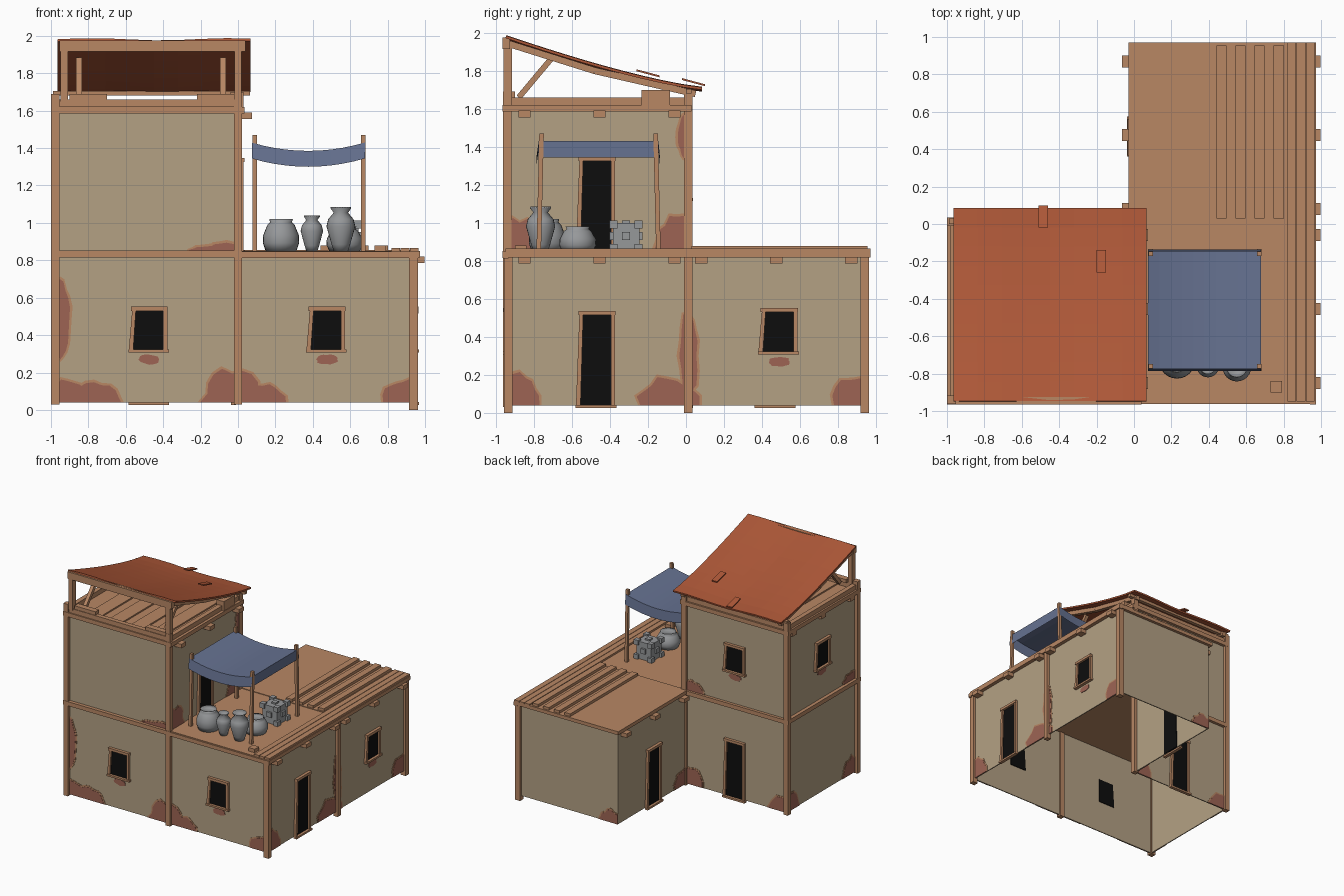
import bpy, bmesh, math, random
from mathutils import Vector

if "Cube" in bpy.data.objects:
    bpy.data.objects.remove(bpy.data.objects["Cube"])

random.seed(4)


def mat(name, code):
    m = bpy.data.materials.new(name)
    srgb = [int(code[i:i + 2], 16) / 255 for i in (0, 2, 4)]
    m.diffuse_color = [((c + .055) / 1.055) ** 2.4 if c > .04 else c / 12.92 for c in srgb] + [1]
    m.use_nodes = True
    m.node_tree.nodes["Principled BSDF"].inputs["Base Color"].default_value = m.diffuse_color
    return m


PLASTER = mat("plaster", "b4a184")
WOOD = mat("wood", "b88764")
BRICK = mat("exposed brick", "9e6454")
BLACK = mat("dark opening", "0d0d0d")
ROOF = mat("roof orange", "ae5838")
CLOTH = mat("awning blue", "667291")
GREY = mat("grey clay", "96989a")


def mesh(name, verts, faces, m, smooth=False):
    me = bpy.data.meshes.new(name)
    me.from_pydata([tuple(v) for v in verts], [], faces)
    bm = bmesh.new()
    bm.from_mesh(me)
    bmesh.ops.recalc_face_normals(bm, faces=bm.faces)
    for f in bm.faces:
        f.smooth = smooth
    bm.to_mesh(me)
    bm.free()
    me.materials.append(m)
    ob = bpy.data.objects.new(name, me)
    bpy.context.collection.objects.link(ob)
    return ob


def extrude(name, low, high, m):
    n = len(low)
    faces = [list(range(n)), list(range(n, 2 * n))]
    faces += [[i, (i + 1) % n, n + (i + 1) % n, n + i] for i in range(n)]
    return mesh(name, low + high, faces, m)


def box(name, x0, x1, y0, y1, z0, z1, m=WOOD):
    ring = [(x0, y0), (x1, y0), (x1, y1), (x0, y1)]
    return extrude(name, [(x, y, z0) for x, y in ring], [(x, y, z1) for x, y in ring], m)


def beam(name, a, b, w, m=WOOD):
    a, b = Vector(a), Vector(b)
    d = (b - a).normalized()
    s = d.cross(Vector((0, 0, 1)) if abs(d.z) < .9 else Vector((1, 0, 0))).normalized() * w / 2
    t = d.cross(s)
    ring = [s + t, s - t, -s - t, -s + t]
    return extrude(name, [a + r for r in ring], [b + r for r in ring], m)


class Wall:
    """Flat wall: u runs to the viewer's right, d points outward."""

    def __init__(self, name, x, y, turn, length, level):
        dx, dy = [(1, 0), (0, 1), (-1, 0), (0, -1)][turn]
        self.n, self.o, self.u, self.out = name, Vector((x, y, 0)), Vector((dx, dy, 0)), Vector((dy, -dx, 0))
        self.L, self.z0, self.z1 = length, (.84 if level else .04), (1.6 if level else .83)
        self.base = .85 if level else .04
        self.rect("wall", 0, length, self.z0, self.z1, -.008, 0, PLASTER)

    def plate(self, part, pts, d0, d1, m):
        P = lambda u, z, d: self.o + self.u * u + self.out * d + Vector((0, 0, z))
        extrude(self.n + "_" + part, [P(u, z, d0) for u, z in pts], [P(u, z, d1) for u, z in pts], m)

    def rect(self, part, u0, u1, z0, z1, d0, d1, m=WOOD):
        self.plate(part, [(u0, z0), (u1, z0), (u1, z1), (u0, z1)], d0, d1, m)

    def opening(self, part, u, z0, z1):
        l, r, s = u - .085, u + .075, .014          # left side leans inward
        self.plate(part + "_opening", [(l, z0), (r, z0), (r, z1), (l + s, z1)], -s, .006, BLACK)
        self.plate(part + "_jamb", [(l - .024, z0), (l, z0), (l + s, z1), (l - .006, z1)], 0, .02, WOOD)
        self.rect(part + "_jamb", r, r + .022, z0, z1, 0, .02)
        self.rect(part + "_lintel", l - .012, r + .024, z1, z1 + .022, 0, .025)
        self.rect(part + "_sill", l - .026, r + .03, z0 - .014, z0 + .002, 0, .028)

    def window(self, u):
        self.opening("window", u, self.base + .28, self.base + .49)
        self.patch(u, self.base + .23, .058, .026, False)

    def door(self, u):
        self.opening("door", u, self.base, self.base + .475)

    def patch(self, u, z, ru, rz, rim=True):
        wob = [1 + random.uniform(-.12, .12) for _ in range(20)]
        for grow, d, m in [(0, .005, BRICK), (.013, .003, WOOD)][:2 if rim else 1]:
            pts = []
            for i, k in enumerate(wob):
                a = math.tau * i / 20
                p = (min(max(u + (ru + grow) * k * math.cos(a), 0), self.L),
                     min(max(z + (rz + grow) * k * math.sin(a), self.z0), self.z1))
                if p not in pts:
                    pts.append(p)
            self.plate("worn_patch", pts, 0, d, m)


# Walls: name, x, y, turn, length, level, windows, doors, worn corner heights (left, right)
L, R, F, B = -.97, .94, -.935, .945
specs = [
    ("front", L, F, 0, 1.91, 0, [.495, 1.445], [], .12, .12),
    ("front_upper", L, F, 0, .97, 1, [], [], 0, .04),
    ("right", R, F, 1, 1.88, 0, [1.425], [.465], .16, .15),
    ("right_upper", 0.01, F, 1, .945, 1, [], [.465], .17, .18),
    ("wing_back", R, B, 2, .95, 0, [], [], 0, .1),
    ("wing_left", -.01, B, 3, .94, 0, [], [.48], 0, .13),
    ("tower_back", 0, .01, 2, .97, 0, [], [.48], .15, .12),
    ("tower_back_upper", 0, .01, 2, .97, 1, [.48], [], .08, 0),
    ("tower_left", L, .01, 3, .945, 0, [], [], .14, .14),
    ("tower_left_upper", L, .01, 3, .945, 1, [.48], [], 0, .07),
]
walls = {}
for *place, wins, doors, left, right in specs:
    w = walls[place[0]] = Wall(*place)
    for u in wins:
        w.window(u)
    for u in doors:
        w.door(u)
    for u, h in ((.06, left), (w.L - .06, right)):
        if h:
            w.patch(u, w.base, .11, h)
walls["front"].patch(.2, .04, .13, .1)
walls["front"].patch(.02, .48, .05, .2)
walls["front"].patch(.94, .04, .16, .17)
walls["front"].patch(1.1, .04, .12, .1)
walls["front_upper"].patch(.82, .85, .12, .025)
walls["right"].patch(.84, .04, .16, .14)
walls["right"].patch(.95, .3, .045, .24)
walls["right_upper"].patch(.93, 1.45, .035, .12)

# Corner posts
for x in (-.977, 0):
    for y in (-.94, .012):
        box("tower_post", x - .022, x + .022, y - .022, y + .022, .03, 1.69)
for y in (F, .94):
    box("wing_post", R - .025, R + .022, y - .022, y + .022, 0, .84)
box("middle_post", R - .02, R + .022, -.01, .034, 0, .84)

# Floor decks and horizontal wall beams
box("tower_floor", L, 0, F, 0, .825, .845)
box("terrace_deck", -.03, .965, -.95, .02, .825, .85)
box("wing_deck", -.03, .965, .02, .97, .825, .855)
box("tower_top_deck", L, .01, F, .01, 1.595, 1.62)
for z in (.815, 1.585):
    t = z + .036
    box("front_beam", -.99, .02, -.965, F, z, t)
    box("left_beam", -1, -.965, -.965, .03, z, t)
    box("back_beam", -.99, .02, .005, .035, z, t)
box("tower_right_beam", -.01, .035, -.965, .03, 1.585, 1.62)
box("terrace_front_beam", 0, .97, -.962, F, .812, .846)
box("terrace_right_beam", R, .972, -.965, .97, .818, .85)


# Joist ends
def joist(x0, x1, y, z):
    box("joist_end", x0, x1, y - .032, y + .032, z, z + .035)


for i in range(3):
    y = -.85 + .395 * i
    joist(.93, .998, y, .785)
    joist(0, .075, y, 1.555)
    joist(-1, -.96, y, 1.555)
    joist(.93, .998, y + .93, .785)
    joist(-.065, 0, y + .93, .785)

# Deck planks and loose beams
for i in range(3):
    box("deck_plank", .82 + .05 * i, .866 + .05 * i, -.95, .97, .85, .866)
for i in range(4):
    box("loose_beam", .44 + .102 * i, .495 + .102 * i, .03, .955, .85, .878)
box("small_block", .73, .79, -.9, -.84, .85, .88)

# Tower parapet
for y in (F, 0):
    box("parapet", -.95, 0, y - .02, y + .02, 1.62, 1.66)
for x in (-.965, -.008):
    box("parapet", x - .02, x + .02, -.95, .02, 1.62, 1.66)
box("parapet_block", -.04, .03, -.235, -.085, 1.62, 1.7)
for x in (-.8, -.12):
    box("parapet_cap", x - .1, x + .1, -.95, -.9, 1.66, 1.69)
for i in range(4):
    box("tower_plank", -.81 + .2 * i, -.69 + .2 * i, -.91, -.02, 1.62, 1.632)


# Sagging sloped roof
def roof_z(y):
    return 1.71 + .27 * max((.09 - y) / 1.03, 0) ** 1.3


def quads(nx, ny):
    return [[j * (nx + 1) + i, j * (nx + 1) + i + 1, (j + 1) * (nx + 1) + i + 1, (j + 1) * (nx + 1) + i]
            for j in range(ny) for i in range(nx)]


ys = [-.945 + .103 * j for j in range(11)]
grid = [(-.965 + .129 * i, y, roof_z(y) + .006 * math.sin(i * 1.1)) for y in ys for i in range(9)]
mesh("sloped_roof", grid, quads(8, 10), ROOF).modifiers.new("thickness", "SOLIDIFY").thickness = .014
for x, y in ((-.485, .04), (-.175, -.2)):
    z = roof_z(y) + .02
    lo = [(x + .025 * i, y + .06 * j, z - .016 * j) for i, j in ((-1, -1), (1, -1), (1, 1), (-1, 1))]
    extrude("loose_tile", lo, [(a, b, c + .01) for a, b, c in lo], ROOF)

# Roof supports
box("front_roof_beam", -.955, .04, -.965, -.925, 1.915, 1.975)
box("back_roof_beam", -.99, .065, 0, .03, 1.68, 1.705)
for x, xb in ((-.93, -.85), (0, -.08)):
    box("roof_post", x - .02, x + .02, -.96, -.915, 1.65, 1.93)
    for a, b in ((-.93, -.48), (-.48, .05)):
        beam("rafter", (x, a, roof_z(a) - .035), (x, b, roof_z(b) - .035), .035)
    beam("roof_brace", (xb, -.88, 1.66), (xb, -.7, 1.875), .03)

# Awning: poles, sagging cloth and hanging edges
Y0, Y1, N = -.775, -.145, 10
for x in (.09, .67):
    for y, lean in ((Y0, .015), (Y1, -.015)):
        beam("awning_pole", (x, y, .85), (x, y + lean, 1.47), .024)


def cloth_z(x):
    return 1.385 + .045 * ((x - .375) / .305) ** 2


xs = [.075 + .0605 * i for i in range(N + 1)]
mesh("awning_cloth", [(x, y, cloth_z(x)) for y in (Y0, Y1) for x in xs], quads(N, 1), CLOTH)
for y, o in ((Y0, -.012), (Y1, .008)):
    mesh("awning_edge", [(x, y + o * k, cloth_z(x) - .085 * k) for k in (0, 1) for x in xs], quads(N, 1), CLOTH)
for x in (xs[0], xs[-1]):
    mesh("awning_side", [(x, y, cloth_z(x) - .085 * k) for k in (0, 1) for y in (Y0, Y1)], quads(1, 1), CLOTH)


# Clay pots
def pot(name, x, y, h, r, profile):
    S = 24
    v = [(x + r * pr * math.cos(math.tau * i / S), y + r * pr * math.sin(math.tau * i / S), .85 + h * pz)
         for pr, pz in profile for i in range(S)]
    f = [[j * S + i, j * S + (i + 1) % S, (j + 1) * S + (i + 1) % S, (j + 1) * S + i]
         for j in range(len(profile) - 1) for i in range(S)]
    f += [list(range(S)), list(range(len(v) - S, len(v)))]
    mesh(name, v, f, GREY, True)


WIDE = [(.85, 0), (1, .25), (.98, .5), (.75, .82), (.6, .9), (.65, 1), (.45, .9)]
TALL = [(.5, 0), (.65, .15), (1, .56), (.88, .72), (.5, .87), (.72, .97), (.7, 1), (.4, .9)]
pot("wide_pot", .23, -.73, .17, .097, WIDE)
pot("small_tall_pot", .395, -.76, .19, .06, TALL)
pot("large_tall_pot", .55, -.765, .235, .077, TALL)
pot("squat_pot", .57, -.57, .13, .097, WIDE)

# Studded crate
cx, cy, cz, h = .575, -.315, .93, .07
box("crate", cx - h, cx + h, cy - h, cy + h, .85, cz + h, GREY)
steps = (-1, 0, 1)
for i, j, k in [(i, j, k) for i in steps for j in steps for k in steps if abs(i) + abs(j) + abs(k) in (1, 3)]:
    x, y, z, s = cx + i * .066, cy + j * .066, cz + k * .062, .021
    box("crate_stud", x - s, x + s, y - s, y + s, max(z - s, .85), z + s, GREY)
